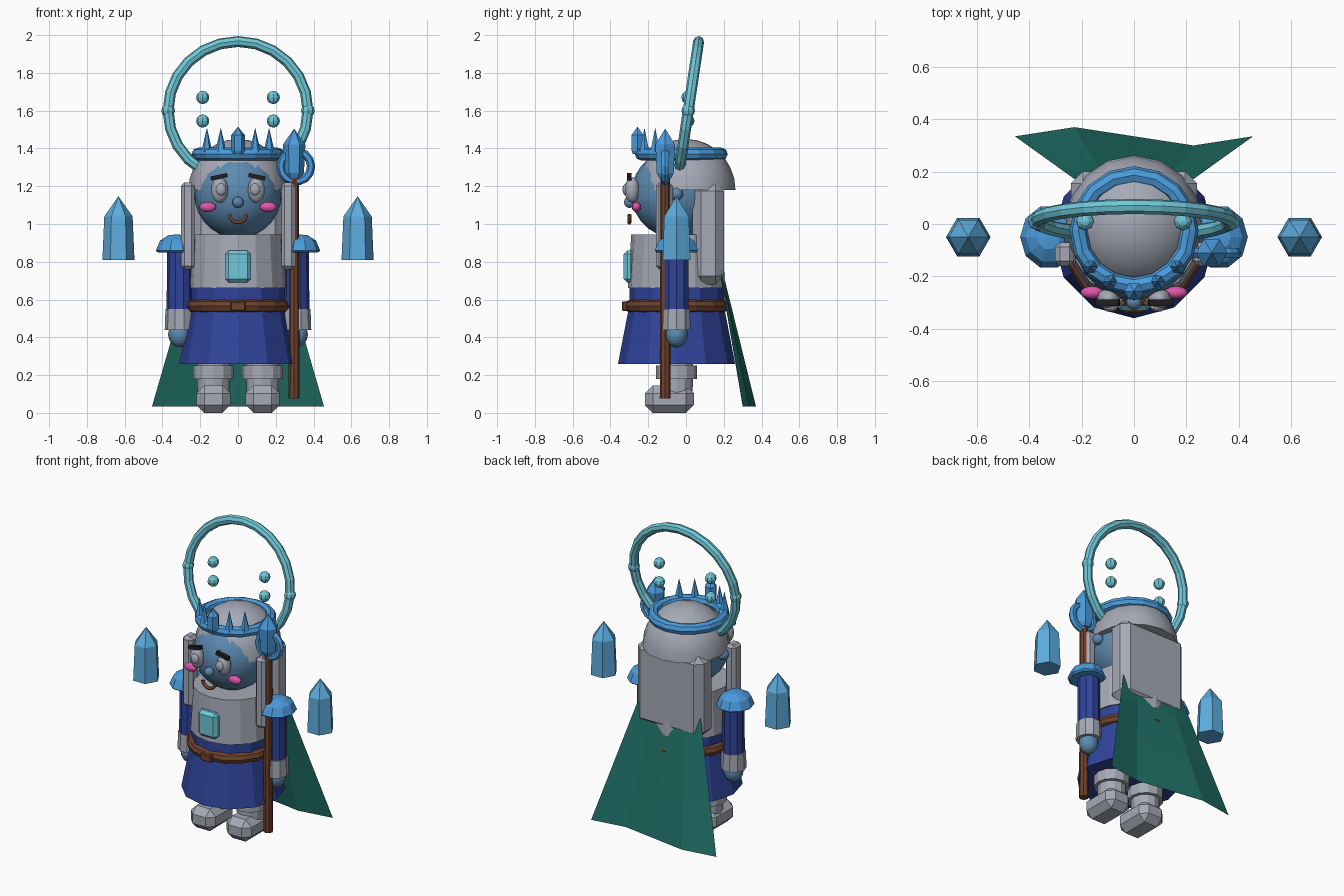
import bpy, bmesh, math
from math import radians, sin, cos, pi

if "Cube" in bpy.data.objects:
    bpy.data.objects.remove(bpy.data.objects["Cube"])


def material(name, r, g, b):
    lin = [((c / 255 + 0.055) / 1.055) ** 2.4 for c in (r, g, b)]
    m = bpy.data.materials.new(name)
    m.diffuse_color = (*lin, 1)
    m.use_nodes = True
    m.node_tree.nodes["Principled BSDF"].inputs["Base Color"].default_value = m.diffuse_color
    return m


GREY = material("silver grey", 166, 170, 182)
SKIN = material("frost skin", 92, 138, 176)
ICE = material("ice blue", 74, 155, 220)
CRYSTAL = material("crystal blue", 92, 172, 222)
CYAN = material("pale cyan", 112, 200, 216)
ROBE = material("royal blue", 48, 68, 156)
CAPE = material("deep teal", 32, 112, 103)
BROWN = material("brown wood", 110, 66, 44)
PINK = material("cheek pink", 226, 84, 170)
DARK = material("brow black", 32, 30, 34)


def finish(obj, name, mat, smooth=False):
    obj.name = name
    obj.data.materials.append(mat)
    for p in obj.data.polygons:
        p.use_smooth = smooth
    return obj


def lathe(name, mat, profile, n, loc, scale=(1, 1, 1), smooth=False):
    """Spin (radius, z) points, closing both ends."""
    bm = bmesh.new()
    rings = []
    for r, z in profile:
        if r == 0:
            rings.append([bm.verts.new((0, 0, z))])
        else:
            rings.append([bm.verts.new((r * cos(2 * pi * i / n), r * sin(2 * pi * i / n), z))
                          for i in range(n)])
    for a, b in zip(rings, rings[1:]):
        for i in range(n):
            j = (i + 1) % n
            if len(a) == 1:
                bm.faces.new((a[0], b[j], b[i]))
            elif len(b) == 1:
                bm.faces.new((a[i], a[j], b[0]))
            else:
                bm.faces.new((a[i], a[j], b[j], b[i]))
    for ring in (rings[0], rings[-1]):
        if len(ring) > 1:
            bm.faces.new(ring)
    bmesh.ops.recalc_face_normals(bm, faces=bm.faces)
    me = bpy.data.meshes.new(name)
    bm.to_mesh(me)
    bm.free()
    obj = bpy.data.objects.new(name, me)
    bpy.context.collection.objects.link(obj)
    obj.location, obj.scale = loc, scale
    return finish(obj, name, mat, smooth)


def ball(name, mat, loc, size, seg=12, rings=8, smooth=True):
    bpy.ops.mesh.primitive_uv_sphere_add(segments=seg, ring_count=rings, radius=1, location=loc)
    obj = bpy.context.object
    obj.scale = size if isinstance(size, tuple) else (size,) * 3
    return finish(obj, name, mat, smooth)


def box(name, mat, loc, size, bevel=0, rot=(0, 0, 0)):
    bpy.ops.mesh.primitive_cube_add(size=1, location=loc, rotation=rot)
    obj = bpy.context.object
    for v in obj.data.vertices:
        v.co = [c * s for c, s in zip(v.co, size)]
    if bevel:
        mod = obj.modifiers.new("chamfer", 'BEVEL')
        mod.width, mod.segments = bevel, 1
    return finish(obj, name, mat)


def ring(name, mat, loc, major, minor, seg, sides, rot=(0, 0, 0)):
    bpy.ops.mesh.primitive_torus_add(location=loc, rotation=rot, major_radius=major, minor_radius=minor,
                                     major_segments=seg, minor_segments=sides)
    return finish(bpy.context.object, name, mat)


CY = -0.05  # body axis

# Robe, chest and belt
lathe("robe", ROBE, [(0.31, 0.26), (0.25, 0.57), (0.25, 0.70)], 12, (0, CY, 0))
lathe("chest_mantle", GREY, [(0.258, 0.66), (0.24, 0.945)], 16, (0, CY, 0))
ring("belt", BROWN, (0, CY, 0.565), 0.243, 0.035, 16, 8)
box("buckle", BROWN, (0, -0.325, 0.565), (0.08, 0.03, 0.05), 0.006)
box("chest_gem", CYAN, (0, -0.302, 0.775), (0.14, 0.056, 0.17), 0.02)

# Head and hair cap
ball("head", SKIN, (0, CY, 1.16), (0.232, 0.24, 0.235), 20, 14)
cap = [(cos(t * pi / 14), sin(t * pi / 14)) for t in range(7)] + [(0, 1)]
lathe("hair_cap", GREY, cap, 16, (0, 0, 1.18), (0.262, 0.262, 0.27), True)
bpy.context.view_layer.objects.active = bpy.data.objects["hair_cap"]
bpy.ops.object.select_all(action='DESELECT')
bpy.data.objects["hair_cap"].select_set(True)
bpy.ops.object.shade_smooth_by_angle(angle=radians(40))
box("back_hair", GREY, (0, 0.118, 0.95), (0.48, 0.165, 0.54), 0.045)

# Face
ball("nose", SKIN, (0, -0.298, 1.115), 0.03)
mouth = bpy.data.curves.new("mouth", 'CURVE')
mouth.dimensions = '3D'
mouth.bevel_depth, mouth.bevel_resolution = 0.011, 1
mouth.use_fill_caps = True
sp = mouth.splines.new('POLY')
sp.points.add(8)
for i, p in enumerate(sp.points):
    a = pi + pi * i / 8
    p.co = (0.045 * cos(a), -0.3, 1.05 + 0.042 * sin(a), 1)
obj = bpy.data.objects.new("mouth", mouth)
bpy.context.collection.objects.link(obj)
mouth.materials.append(BROWN)

# Crown: band, spikes and front crystal
ring("crown_band", ICE, (0, -0.025, 1.37), 0.212, 0.034, 16, 8)
for i, deg in enumerate((-50, -25, 25, 50)):
    a = radians(deg)
    lathe(f"crown_spike_{i}", ICE, [(0.03, 1.38), (0, 1.51)], 6,
          (0.215 * sin(a), -0.025 - 0.215 * cos(a), 0))
lathe("crown_crystal", ICE, [(0.028, 1.37), (0.037, 1.39), (0.037, 1.47), (0, 1.515)], 6, (0, -0.257, 0))

# Halo
ring("halo", CYAN, (0, 0.012, 1.6), 0.37, 0.029, 24, 8, (radians(81.5), 0, 0))

# Cape: a wavy sheet that widens downwards
verts, faces = [], []
rows, cols = 4, 5
for r in range(rows):
    t = r / (rows - 1)
    for c in range(cols):
        u = c / (cols - 1) * 2 - 1
        verts.append((u * (0.19 + 0.265 * t),
                      0.145 + 0.19 * t - 0.035 * t * sin(u * pi), 0.95 - 0.915 * t))
for r in range(rows - 1):
    for c in range(cols - 1):
        k = r * cols + c
        faces.append((k, k + cols, k + cols + 1, k + 1))
me = bpy.data.meshes.new("cape")
me.from_pydata(verts, [], faces)
obj = bpy.data.objects.new("cape", me)
bpy.context.collection.objects.link(obj)
finish(obj, "cape", CAPE)

# Mirrored parts
for s, side in ((-1, "left"), (1, "right")):
    # eyes, brows, cheeks, ears
    ball(f"eye_{side}", GREY, (s * 0.097, -0.285, 1.18), (0.045, 0.04, 0.068))
    ball(f"pupil_{side}", GREY, (s * 0.09, -0.318, 1.183), (0.028, 0.018, 0.032))
    box(f"brow_{side}", DARK, (s * 0.1, -0.3, 1.25), (0.09, 0.025, 0.022), 0, (0, s * radians(12), 0))
    ball(f"cheek_{side}", PINK, (s * 0.16, -0.262, 1.09), (0.045, 0.025, 0.027))
    ball(f"ear_{side}", SKIN, (s * 0.235, CY, 1.16), 0.035)
    # hair locks
    box(f"hair_lock_{side}", GREY, (s * 0.265, -0.115, 0.99), (0.072, 0.09, 0.46), 0.018)
    # arms
    lathe(f"shoulder_pad_{side}", ICE, [(0.9, 0), (1, 0.1), (0.8, 0.65), (0.4, 0.95), (0, 1)], 10,
          (s * 0.325, CY, 0.85), (0.11, 0.122, 0.095))
    lathe(f"sleeve_{side}", ROBE, [(0.068, 0.5), (0.066, 0.87)], 10, (s * 0.31, CY, 0))
    lathe(f"cuff_{side}", GREY, [(0.078, 0.438), (0.074, 0.55)], 10, (s * 0.31, CY, 0))
    ball(f"hand_{side}", SKIN, (s * 0.31, CY, 0.415), (0.06, 0.06, 0.068))
    # legs and boots
    lathe(f"leg_{side}", GREY, [(0.085, 0.1), (0.09, 0.35)], 12, (s * 0.13, CY, 0))
    lathe(f"boot_cuff_{side}", GREY, [(0.108, 0.18), (0.108, 0.25)], 12, (s * 0.13, CY, 0))
    box(f"boot_{side}", GREY, (s * 0.13, -0.088, 0.0725), (0.18, 0.26, 0.145), 0.042)
    # floating crystals and halo beads
    lathe(f"floating_crystal_{side}", CRYSTAL, [(0.085, 0.81), (0.075, 1.04), (0, 1.147)], 6,
          (s * 0.633, CY, 0))
    ball(f"halo_bead_{side}", CYAN, (s * 0.37, 0.012, 1.6), 0.036, 8, 6, False)
    for z in (1.545, 1.67):
        ball(f"floating_bead_{side}", CYAN, (s * 0.187, 0.01, z), 0.035, 8, 6, False)

# Staff with ring and crystal head
SX, SY = 0.297, -0.11
lathe("staff", BROWN, [(0.029, 0.075), (0.025, 1.3)], 8, (SX, SY, 0))
ring("staff_ring", ICE, (SX + 0.01, SY, 1.305), 0.08, 0.022, 14, 6, (radians(90), 0, 0))
lathe("staff_crystal", ICE, [(0.035, 1.24), (0.052, 1.27), (0.06, 1.42), (0, 1.505)], 6, (SX, SY, 0))
